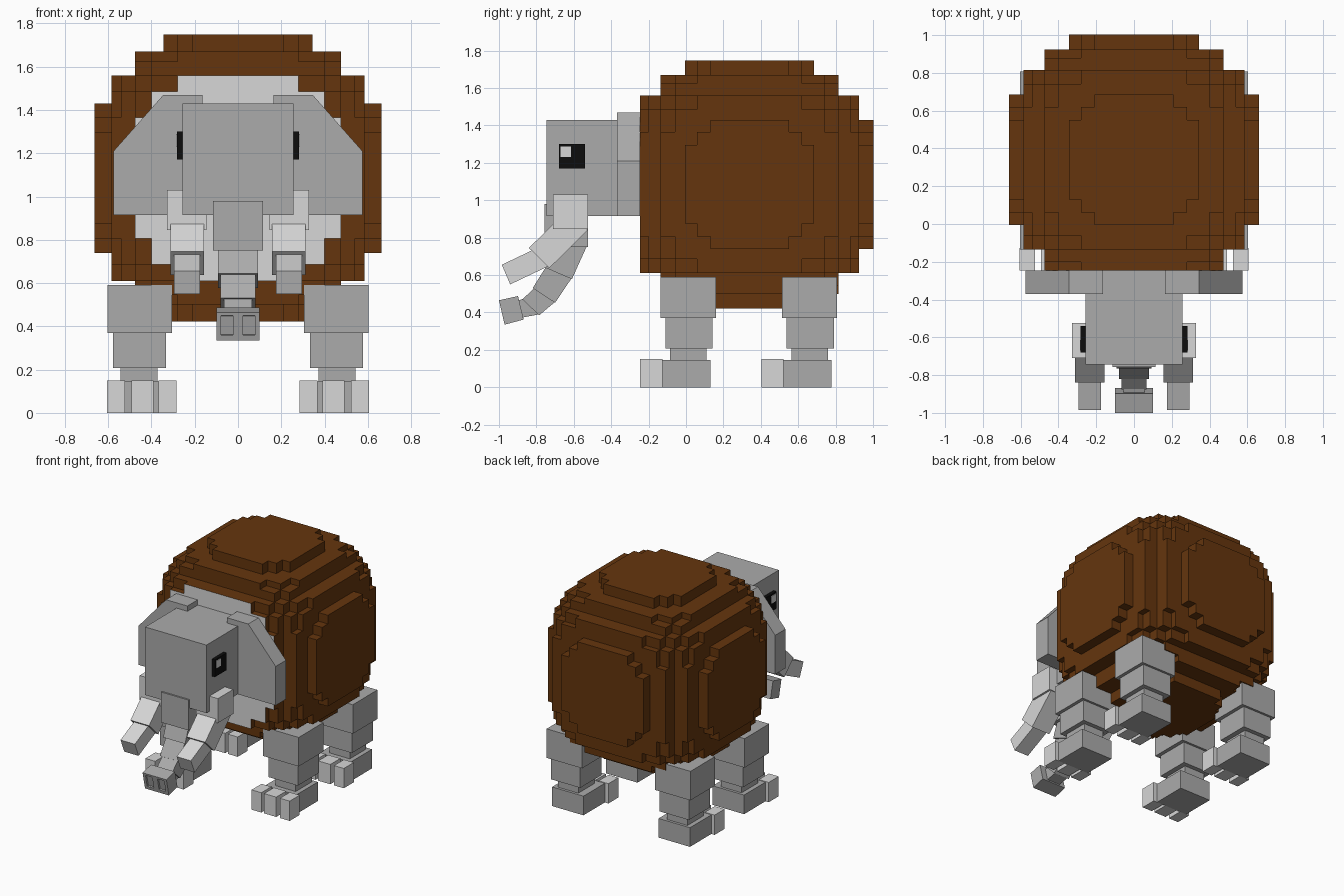
import bpy, bmesh
from itertools import permutations, product
from mathutils import Vector

if "Cube" in bpy.data.objects:
    bpy.data.objects.remove(bpy.data.objects["Cube"], do_unlink=True)


def material(name, r, g, b):
    m = bpy.data.materials.new(name)
    m.use_nodes = True
    m.diffuse_color = (r, g, b, 1)
    m.node_tree.nodes["Principled BSDF"].inputs["Base Color"].default_value = (r, g, b, 1)
    return m


brown = material("brown", 0.13, 0.036, 0.004)
grey = material("grey", 0.41, 0.41, 0.41)
pale = material("pale grey", 0.68, 0.68, 0.68)
black = material("black", 0.004, 0.004, 0.004)


def finish(name, bm, *mats):
    bmesh.ops.recalc_face_normals(bm, faces=bm.faces)
    me = bpy.data.meshes.new(name)
    bm.to_mesh(me)
    bm.free()
    for m in mats:
        me.materials.append(m)
    ob = bpy.data.objects.new(name, me)
    bpy.context.scene.collection.objects.link(ob)
    return ob


def prism(name, mat, pts, lo, hi, axis="x"):
    """Extrude a (y, z) outline along x, or an (x, z) outline along y."""
    bm = bmesh.new()
    place = (lambda p, d: (d, p[0], p[1])) if axis == "x" else (lambda p, d: (p[0], d, p[1]))
    face = bm.faces.new([bm.verts.new(place(p, lo)) for p in pts])
    new = bmesh.ops.extrude_face_region(bm, geom=[face])["geom"]
    shift = Vector(place((0, 0), hi - lo))
    bmesh.ops.translate(bm, vec=shift, verts=[v for v in new if isinstance(v, bmesh.types.BMVert)])
    return finish(name, bm, mat)


def box(name, mat, x, y, z):
    return prism(name, mat, [(y[0], z[0]), (y[1], z[0]), (y[1], z[1]), (y[0], z[1])], *sorted(x))


# Stepped round body: union of nested boxes, walked as a coarse cell grid
half = [0.21, 0.28, 0.345, 0.4, 0.475, 0.54, 0.585, 0.663]
cuts = [-h for h in reversed(half)] + half
mid = [(a + b) / 2 for a, b in zip(cuts, cuts[1:])]
shells = [(7, 2, 0), (7, 1, 1), (6, 4, 1), (6, 3, 3), (5, 4, 3), (4, 4, 4)]
boxes = {p for s in shells for p in permutations([half[i] for i in s])}
centre = Vector((0, 0.34, 1.085))
n = len(mid)


def solid(c):
    if min(c) < 0 or max(c) >= n or c[1] == 0:  # the front shell is left off
        return False
    return any(all(abs(mid[i]) < h for i, h in zip(c, b)) for b in boxes)


bm = bmesh.new()
for c in product(range(n), repeat=3):
    if not solid(c):
        continue
    for axis, side in product(range(3), (0, 1)):
        near = list(c)
        near[axis] += 2 * side - 1
        if solid(near):
            continue
        u, v = (axis + 1) % 3, (axis + 2) % 3
        ring = []
        for du, dv in ((0, 0), (1, 0), (1, 1), (0, 1)):
            k = list(c)
            k[axis] += side
            k[u] += du
            k[v] += dv
            ring.append(bm.verts.new(centre + Vector([cuts[i] for i in k])))
        if not side:
            ring.reverse()
        face = bm.faces.new(ring)
        # bare skin on the flat front
        face.material_index = int(axis == 1 and side == 0 and c[1] == 1)
bmesh.ops.remove_doubles(bm, verts=bm.verts, dist=0.0001)
bmesh.ops.dissolve_limit(bm, angle_limit=0.01, verts=bm.verts, edges=bm.edges, delimit={"MATERIAL"})
finish("body", bm, brown, pale)

# Head
box("head", grey, (-0.257, 0.257), (-0.745, -0.24), (0.915, 1.43))

ear = [(0.165, 1.47), (0.345, 1.47), (0.575, 1.21), (0.575, 0.915), (0.165, 0.915)]
tusk_middle = [(-0.84, 0.745), (-0.73, 0.638), (-0.525, 0.84), (-0.63, 0.95)]
tusk_tip = [(-0.985, 0.655), (-0.94, 0.55), (-0.72, 0.655), (-0.775, 0.755)]

for s, side in ((1, "left"), (-1, "right")):
    def span(a, b):
        return sorted((s * a, s * b))

    # Ears, eyes and tusks
    prism(side + "_ear", grey, [(s * x, z) for x, z in ear], -0.37, -0.247, "y")
    box(side + "_eye", black, span(0.25, 0.283), (-0.68, -0.54), (1.17, 1.3))
    box(side + "_eye_glint", pale, span(0.28, 0.287), (-0.67, -0.615), (1.232, 1.288))
    box(side + "_tusk_base", pale, span(0.145, 0.328), (-0.71, -0.525), (0.845, 1.03))
    prism(side + "_tusk_middle", pale, tusk_middle, *span(0.157, 0.313))
    prism(side + "_tusk_tip", pale, tusk_tip, *span(0.175, 0.295))

    # Legs
    for y, end in ((0, "front"), (0.648, "back")):
        leg = f"{end}_{side}_"
        box(leg + "thigh", grey, span(0.305, 0.603), (y - 0.135, y + 0.16), (0.37, 0.59))
        box(leg + "knee", grey, span(0.333, 0.578), (y - 0.11, y + 0.143), (0.208, 0.37))
        box(leg + "ankle", grey, span(0.372, 0.543), (y - 0.085, y + 0.11), (0.14, 0.208))
        box(leg + "foot", grey, span(0.315, 0.578), (y - 0.126, y + 0.13), (0, 0.145))
        for i, toe in enumerate(((0.285, 0.367), (0.39, 0.492), (0.523, 0.605))):
            box(f"{leg}toe_{i + 1}", pale, span(*toe), (y - 0.245, y - 0.126), (0, 0.15))

# Trunk segments, curling forward
trunk = [
    (0.115, [(-0.757, 0.98), (-0.757, 0.75), (-0.525, 0.75), (-0.525, 0.98)]),
    (0.092, [(-0.70, 0.82), (-0.765, 0.645), (-0.61, 0.578), (-0.53, 0.755)]),
    (0.08, [(-0.72, 0.69), (-0.82, 0.53), (-0.70, 0.452), (-0.60, 0.6)]),
    (0.065, [(-0.79, 0.55), (-0.875, 0.47), (-0.785, 0.385), (-0.69, 0.465)]),
    (0.055, [(-0.85, 0.48), (-0.91, 0.46), (-0.89, 0.37), (-0.785, 0.39)]),
]
for i, (w, pts) in enumerate(trunk):
    prism(f"trunk_segment_{i + 1}", grey, pts, -w, w)
tip = prism("trunk_tip", grey, [(-1, 0.465), (-0.97, 0.335), (-0.868, 0.362), (-0.898, 0.488)], -0.1, 0.1)

# Nostril recesses
for s in (1, -1):
    pts = [(-1.03, 0.452), (-1.01, 0.355), (-0.962, 0.362), (-0.982, 0.448)]
    cutter = prism("nostril_cutter", grey, pts, *sorted((s * 0.022, s * 0.078)))
    cutter.hide_render = True
    mod = tip.modifiers.new("nostril", "BOOLEAN")
    mod.operation = "DIFFERENCE"
    mod.solver = "EXACT"
    mod.object = cutter
    bpy.context.view_layer.objects.active = tip
    bpy.ops.object.modifier_apply(modifier=mod.name)
    bpy.data.objects.remove(cutter, do_unlink=True)
